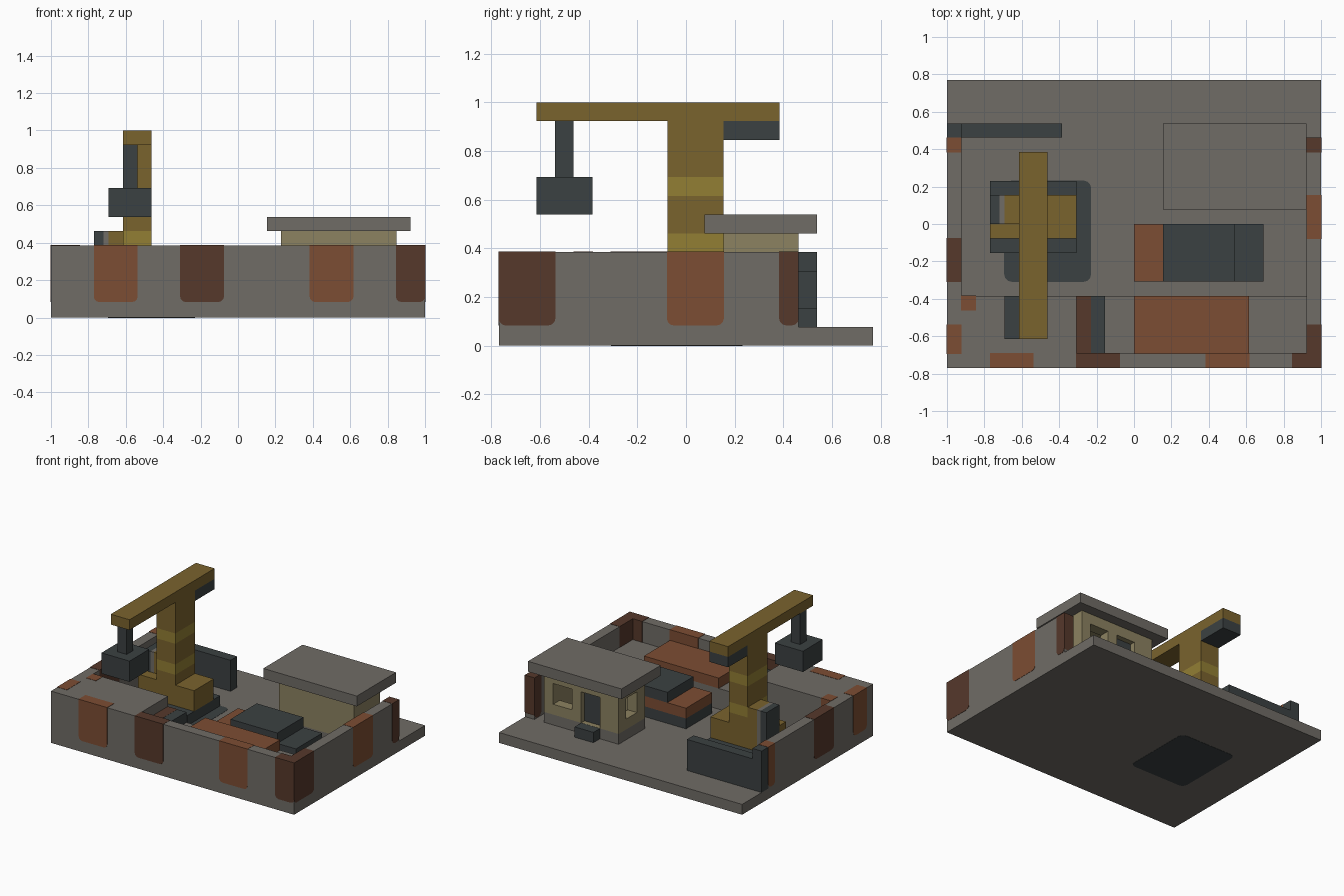
import bpy, bmesh

U = 1 / 13  # building grid step

cube = bpy.data.objects.get("Cube")
if cube:
    bpy.data.objects.remove(cube, do_unlink=True)


def material(name, r, g, b):
    m = bpy.data.materials.new(name)
    m.use_nodes = True
    m.diffuse_color = (r, g, b, 1)
    m.node_tree.nodes["Principled BSDF"].inputs["Base Color"].default_value = (r, g, b, 1)
    return m


CONCRETE = material("concrete grey", .162, .15, .133)
RUST = material("orange rust", .202, .074, .033)
BROWN = material("dark rust", .093, .04, .024)
DARK = material("dark steel", .044, .053, .054)
MUSTARD = material("mustard paint", .195, .125, .027)
YELLOW = material("bright yellow stripe", .287, .209, .034)
TAN = material("tan plaster", .262, .223, .119)


def box(name, mat, x, y, z, grow=0.0, round_axis=None, radius=.03):
    """Box from grid ranges; optionally swollen, with edges along one axis rounded."""
    lo = [r[0] * U - grow for r in (x, y, z)]
    hi = [r[1] * U + grow for r in (x, y, z)]
    bm = bmesh.new()
    bmesh.ops.create_cube(bm, size=1)
    for v in bm.verts:
        v.co = [lo[i] if v.co[i] < 0 else hi[i] for i in range(3)]
    if round_axis is not None:
        top = hi[2] - .001
        edges = []
        for e in bm.edges:
            d = e.verts[1].co - e.verts[0].co
            along = abs(d[round_axis]) > .99 * d.length
            if along and (round_axis == 2 or max(v.co.z for v in e.verts) < top):
                edges.append(e)
        bmesh.ops.bevel(bm, geom=edges, offset=radius, segments=3, profile=.5, affect='EDGES')
    mesh = bpy.data.meshes.new(name)
    bm.to_mesh(mesh)
    bm.free()
    mesh.materials.append(mat)
    ob = bpy.data.objects.new(name, mesh)
    bpy.context.collection.objects.link(ob)
    return ob


# Yard floor, surrounding walls and raised platforms
box("yard_floor", CONCRETE, (-13, 13), (-10, 10), (0, 1))
box("front_wall", CONCRETE, (-13, 13), (-10, -9), (1, 5))
for side, x in (("left", (12, 13)), ("right", (-13, -12))):
    box(side + "_wall", CONCRETE, x, (-9, 6), (1, 5))
box("high_platform", CONCRETE, (-12, -4), (-9, -5), (1, 5))
box("low_platform", CONCRETE, (-4, 12), (-9, -5), (1, 3))
box("oil_stain", DARK, (-9, -3), (-4, 3), (0, 1), .0015, 2, .04)

# Rust patches running through the walls
for x0, x1, mat in ((-10, -7, RUST), (-4, -1, BROWN), (5, 8, RUST), (11, 13, BROWN)):
    box("front_wall_rust", mat, (x0, x1), (-10, -9), (1.1, 5), .002, 1)
for y0, y1, mat in ((-10, -7, BROWN), (-1, 2, RUST), (5, 6, BROWN)):
    box("left_wall_rust", mat, (12, 13), (y0, y1), (1.1, 5), .002, 0)
for y0, y1, mat in ((-9, -7, RUST), (-4, -1, BROWN), (5, 6, RUST)):
    box("right_wall_rust", mat, (-13, -12), (y0, y1), (1.1, 5), .002, 0)
box("platform_rust", RUST, (-12, -11), (-6, -5), (1.1, 5), .002, 1)

# Gate
box("gate_post", DARK, (-13, -12), (6, 7), (1, 5))
box("gate_panel", DARK, (-12, -5), (6, 7), (1, 4))

# Crane
box("crane_track", DARK, (-10, -4), (-2, 3), (1, 2))
box("crane_body", MUSTARD, (-9, -4), (-1, 2), (2, 4))
box("crane_side_step", MUSTARD, (-10, -9), (-1, 0), (2, 4))
box("crane_shoulder", MUSTARD, (-9, -8), (0, 2), (4, 6))
box("crane_console", DARK, (-10, -9.35), (0, 2), (2, 6))
box("crane_console_side", CONCRETE, (-9.35, -9), (0, 2), (2, 6))
for z0, z1, mat in ((4, 5, MUSTARD), (5, 6, YELLOW), (6, 8, MUSTARD),
                    (8, 9, YELLOW), (9, 12, MUSTARD)):
    box("crane_mast", mat, (-8, -6), (-1, 2), (z0, z1))
box("crane_boom", MUSTARD, (-8, -6), (-8, 5), (12, 13))
box("crane_counterweight", DARK, (-8, -6), (2, 5), (11, 12))
box("crane_cable", DARK, (-8, -7), (-7, -6), (9, 12))
box("crane_magnet", DARK, (-9, -6), (-8, -5), (7, 9))

# Scrap car
box("car_chassis", DARK, (0, 9), (-4, 0), (1, 2))
box("car_hood", RUST, (0, 7), (-4, 0), (2, 3))
box("car_tail", DARK, (7, 9), (-4, 0), (2, 3))
box("car_cabin", DARK, (2, 7), (-4, 0), (3, 4))

# Scrap on the low platform
box("scrap_slab", RUST, (0, 8), (-9, -5), (3, 4))
box("scrap_beam", BROWN, (-4, -3), (-9, -5), (2, 4), .001)
box("scrap_bar", DARK, (-3, -2), (-9, -5), (3, 4))

# Hut, hollowed and opened with cutters
hut = box("hut_walls", TAN, (3, 11), (2, 6), (2, 6))
box("hut_plinth", CONCRETE, (3, 11), (2, 6), (1, 2))
cutters = [
    box("room_cutter", TAN, (4, 10), (3, 5), (2.01, 5.9)),
    box("back_window_cutter", TAN, (8, 10), (4.5, 6.5), (3, 5)),
    box("door_cutter", TAN, (5, 7), (4.5, 6.5), (2.01, 5)),
    box("side_window_cutter", TAN, (2.5, 4.5), (3.2, 4.9), (3, 5)),
]
for c in cutters:
    mod = hut.modifiers.new(c.name, 'BOOLEAN')
    mod.operation = 'DIFFERENCE'
    mod.solver = 'EXACT'
    mod.object = c
    c.hide_render = True
    c.hide_set(True)
box("hut_door", DARK, (5, 7), (5, 5.5), (2, 5))
box("hut_step", DARK, (5, 7), (6, 7), (1, 2))
box("hut_roof", CONCRETE, (2, 12), (1, 7), (6, 7))
